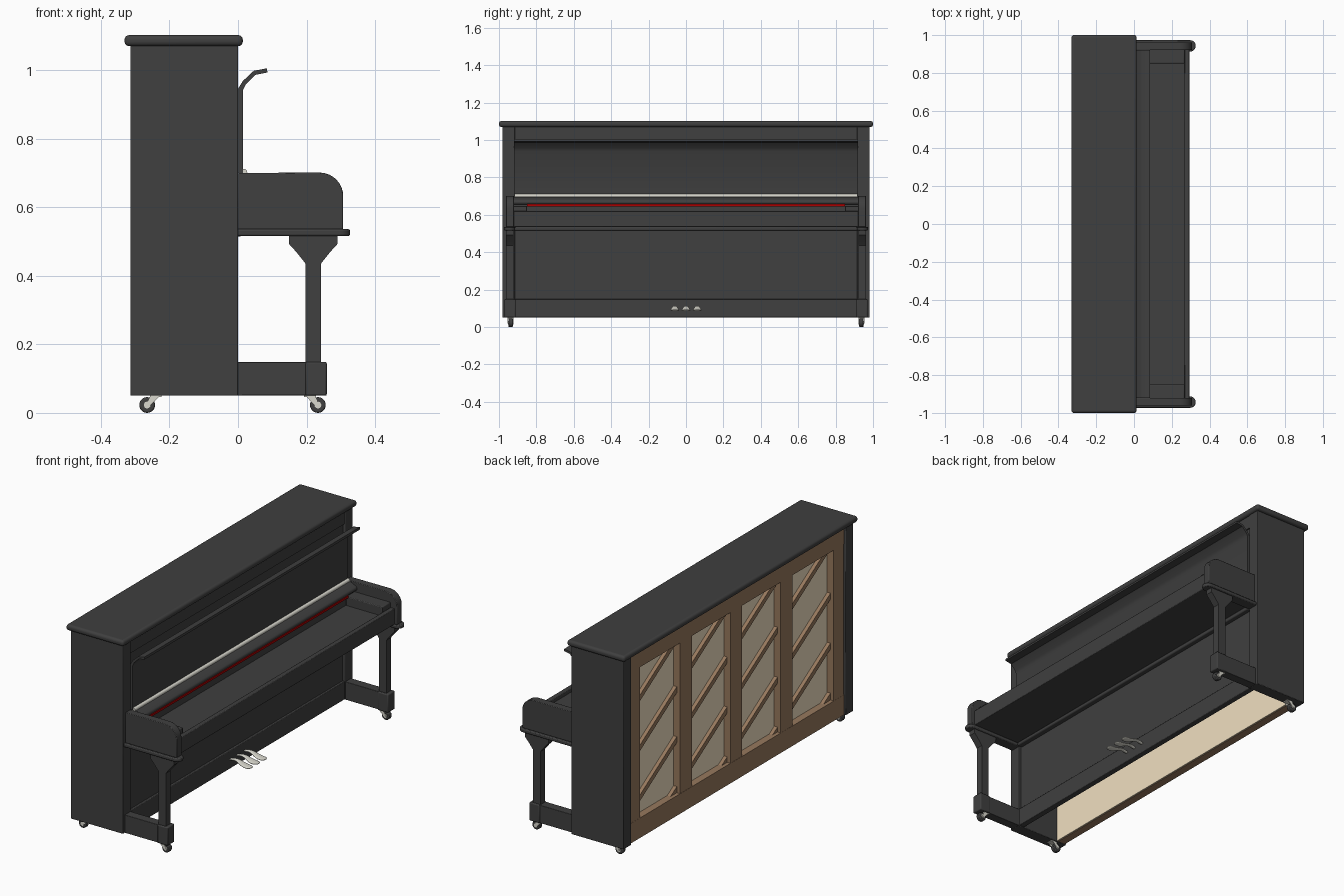
import bpy, bmesh, math

if "Cube" in bpy.data.objects:
    bpy.data.objects.remove(bpy.data.objects["Cube"])


def material(name, rgb):
    m = bpy.data.materials.new(name)
    m.diffuse_color = (*rgb, 1)
    m.use_nodes = True
    m.node_tree.nodes["Principled BSDF"].inputs["Base Color"].default_value = m.diffuse_color
    return m


BLACK = material("black_lacquer", (0.05, 0.05, 0.05))
BROWN = material("brown_wood", (0.31, 0.19, 0.11))
TAN = material("pale_wood", (0.88, 0.74, 0.53))
METAL = material("pale_metal", (0.70, 0.69, 0.62))
RED = material("red_felt", (0.4, 0.0, 0.0))


def finish(name, bm, mat, bevel=0, segments=2):
    bmesh.ops.recalc_face_normals(bm, faces=bm.faces)
    me = bpy.data.meshes.new(name)
    bm.to_mesh(me)
    bm.free()
    me.materials.append(mat)
    ob = bpy.data.objects.new(name, me)
    bpy.context.collection.objects.link(ob)
    if bevel:
        b = ob.modifiers.new("bevel", 'BEVEL')
        b.width, b.segments, b.limit_method = bevel, segments, 'ANGLE'
        b.angle_limit = math.radians(40)
    return ob


def extrude(name, pts, vec, mat, bevel=0, segments=2):
    """Extrude a flat polygon along a vector into a closed solid."""
    bm = bmesh.new()
    a = [bm.verts.new(p) for p in pts]
    b = [bm.verts.new([c + d for c, d in zip(p, vec)]) for p in pts]
    bm.faces.new(a)
    bm.faces.new(b[::-1])
    for i in range(len(a)):
        j = (i + 1) % len(a)
        bm.faces.new((a[i], a[j], b[j], b[i]))
    return finish(name, bm, mat, bevel, segments)


def prism(name, pts, y0, y1, mat, bevel=0, segments=2):
    """Side profile (x, z) extruded across y."""
    return extrude(name, [(x, y0, z) for x, z in pts], (0, y1 - y0, 0), mat, bevel, segments)


def box(name, x0, x1, y0, y1, z0, z1, mat=BLACK, bevel=0.0, segments=2):
    return prism(name, [(x0, z0), (x1, z0), (x1, z1), (x0, z1)], y0, y1, mat, bevel, segments)


def arc(cx, cz, r, a0, a1, n=8):
    return [(cx + r * math.cos(math.radians(a0 + (a1 - a0) * i / n)),
             cz + r * math.sin(math.radians(a0 + (a1 - a0) * i / n))) for i in range(n + 1)]


def rod(name, x, z, r, y0, y1, mat, sides=20, bevel=0):
    return prism(name, arc(x, z, r, 0, 360, sides)[:-1], y0, y1, mat, bevel)


# Cabinet: lid and front panels
box("top_lid", -0.331, 0.014, -1, 1, 1.07, 1.102, BLACK, 0.013, 4)
box("upper_frieze", -0.03, -0.004, -0.92, 0.92, 1.0, 1.075)
box("upper_panel", -0.035, -0.012, -0.92, 0.92, 0.53, 1.0)
box("lower_panel", -0.035, -0.015, -0.92, 0.92, 0.15, 0.53)
box("bottom_rail", -0.035, -0.003, -0.92, 0.92, 0.052, 0.15, BLACK, 0.003)
box("under_keybed_moulding", -0.02, 0.012, -0.915, 0.915, 0.515, 0.535, BLACK, 0.006)

# Folded-back key cover with curved lip, and its hinge
prism("key_cover", [(0, 0.70), (0, 0.945), (0.014, 0.968), (0.046, 0.998), (0.084, 1.005),
                    (0.086, 0.993), (0.050, 0.986), (0.023, 0.958), (0.014, 0.94), (0.014, 0.70)],
      -0.92, 0.92, BLACK)
rod("cover_hinge", 0.017, 0.702, 0.010, -0.918, 0.918, METAL)

# Key area: bed, slip, fallboard, felt
box("key_bed", -0.01, 0.27, -0.925, 0.925, 0.535, 0.60)
box("key_slip", 0.267, 0.293, -0.925, 0.925, 0.535, 0.62, BLACK, 0.003)
prism("fallboard", [(-0.01, 0.655), (0.06, 0.655)] + arc(0.055, 0.668, 0.013, -60, 60, 5)
      + [(0.03, 0.695), (-0.01, 0.695)], -0.922, 0.922, BLACK)
box("felt_strip", 0.0, 0.066, -0.85, 0.85, 0.645, 0.657, RED)
box("fallboard_base", -0.01, 0.05, -0.92, 0.92, 0.59, 0.656)


def caster(label, x, stem_x, y):
    rod(label + "_wheel", x, 0.023, 0.023, y - 0.012, y + 0.012, BLACK, 24, 0.004)
    rod(label + "_hub", x, 0.023, 0.010, y - 0.015, y + 0.015, METAL, 16)
    for k, dy in enumerate((-0.017, 0.014)):
        prism(f"{label}_fork_{k}", [(x - 0.006, 0.018), (x + 0.006, 0.018),
                                    (stem_x + 0.015, 0.052), (stem_x - 0.015, 0.052)],
              y + dy, y + dy + 0.003, METAL)
    box(label + "_plate", stem_x - 0.017, stem_x + 0.017, y - 0.017, y + 0.017, 0.046, 0.052, METAL)


# Parts repeated on both ends
for label, s in (("left", -1), ("right", 1)):
    box(label + "_side", -0.314, 0.0, s * 0.915, s * 0.982, 0.05, 1.075, BLACK, 0.003)
    prism(label + "_arm", [(0, 0.535), (0.307, 0.535)] + arc(0.238, 0.632, 0.069, 0, 90) + [(0, 0.70)],
          s * 0.92, s * 0.962, BLACK, 0.003)
    # Arm base board with rounded end
    pts = [(-0.005, s * 0.913, 0.516)] + \
          [(x, s * y, 0.516) for x, y in arc(0.297, 0.943, 0.030, -90, 90, 10)] + [(-0.005, s * 0.973, 0.516)]
    extrude(label + "_arm_base", pts, (0, 0, 0.02), BLACK, 0.005, 2)
    box(label + "_key_block", 0.05, 0.267, s * 0.85, s * 0.925, 0.59, 0.648, BLACK, 0.004)
    # Front leg with flared capital
    half = [(0.0225, 0.14), (0.0225, 0.435), (0.030, 0.445), (0.050, 0.470), (0.070, 0.492), (0.071, 0.518)]
    prism(label + "_leg", [(0.2195 + w, z) for w, z in half] + [(0.2195 - w, z) for w, z in reversed(half)],
          s * 0.922, s * 0.962, BLACK)
    # Foot
    box(label + "_foot_beam", -0.005, 0.235, s * 0.917, s * 0.967, 0.051, 0.148, BLACK, 0.002)
    box(label + "_foot_block", 0.197, 0.259, s * 0.911, s * 0.971, 0.05, 0.149, BLACK, 0.005)
    caster(label + "_front_caster", 0.233, 0.21, s * 0.938)
    caster(label + "_back_caster", -0.265, -0.24, s * 0.938)

# Back: soundboard, frame, posts and diagonal ribs
box("soundboard", -0.265, -0.255, -0.916, 0.916, 0.054, 1.072, TAN)
box("back_top_rail", -0.305, -0.262, -0.916, 0.916, 0.975, 1.072, BROWN)
box("back_bottom_rail", -0.305, -0.262, -0.916, 0.916, 0.052, 0.16, BROWN)
for i, (y, w) in enumerate(((-0.87, 0.085), (-0.425, 0.10), (0.005, 0.10), (0.435, 0.10), (0.87, 0.085))):
    box(f"back_post_{i}", -0.304, -0.262, y - w / 2, y + w / 2, 0.15, 0.98, BROWN)
for n in range(-5, 2):
    c, m, h = 1.018 + 0.27 * n, 0.62, 0.016
    y0, y1 = max(-0.9, (c - 1.02) / m), min(0.9, (c - 0.12) / m)
    extrude(f"rib_{n + 5}", [(-0.285, y0, c - m * y0 - h), (-0.285, y1, c - m * y1 - h),
                             (-0.285, y1, c - m * y1 + h), (-0.285, y0, c - m * y0 + h)],
            (0.022, 0, 0), BROWN)

# Pedals: lofted curved strips
for name, y in (("left_pedal", -0.06), ("middle_pedal", 0), ("right_pedal", 0.06)):
    bm = bmesh.new()
    rows = [(-0.01, 0.100, 0.011), (0.02, 0.109, 0.012), (0.045, 0.108, 0.014), (0.07, 0.095, 0.023),
            (0.10, 0.088, 0.027), (0.128, 0.090, 0.018)]
    rows = [(bm.verts.new((x, y - w, z)), bm.verts.new((x, y + w, z))) for x, z, w in rows]
    for a, b in zip(rows, rows[1:]):
        bm.faces.new((a[0], b[0], b[1], a[1]))
    ob = finish(name, bm, METAL)
    sol = ob.modifiers.new("solid", 'SOLIDIFY')
    sol.thickness, sol.offset = 0.010, 0
    sub = ob.modifiers.new("smooth", 'SUBSURF')
    sub.levels = sub.render_levels = 2

bpy.ops.object.select_all(action='SELECT')
bpy.context.view_layer.objects.active = bpy.data.objects["top_lid"]
bpy.ops.object.shade_smooth_by_angle(angle=math.radians(35))
